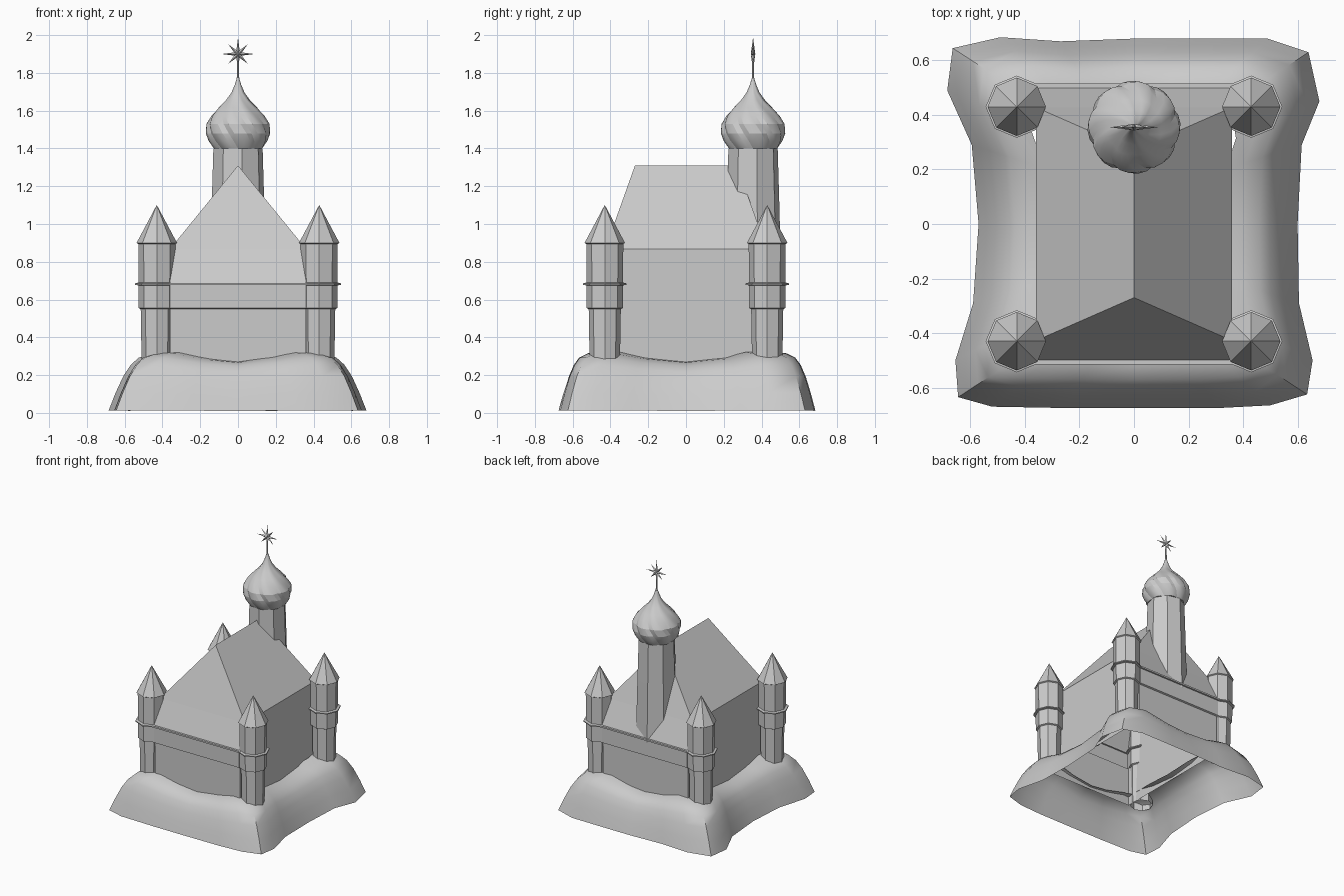
import bpy
import math
from math import sin, cos, pi

if "Cube" in bpy.data.objects:
    bpy.data.objects.remove(bpy.data.objects["Cube"])


def make(name, verts, faces, smooth=None):
    me = bpy.data.meshes.new(name)
    me.from_pydata(verts, [], faces)
    me.update()
    ob = bpy.data.objects.new(name, me)
    bpy.context.collection.objects.link(ob)
    if smooth:
        bpy.ops.object.select_all(action='DESELECT')
        ob.select_set(True)
        bpy.context.view_layer.objects.active = ob
        bpy.ops.object.shade_smooth_by_angle(angle=math.radians(smooth))
    return ob


def ring_faces(rings, n):
    """Quads joining consecutive closed rings of n points."""
    return [(r * n + i, r * n + (i + 1) % n, (r + 1) * n + (i + 1) % n, (r + 1) * n + i)
            for r in range(rings - 1) for i in range(n)]


def lathe(name, profile, n, x, y, turn=0.0):
    """Many-sided open-bottomed turned shape from (radius, z) points."""
    verts = [(x + r * cos(turn + 2 * pi * i / n), y + r * sin(turn + 2 * pi * i / n), z)
             for r, z in profile for i in range(n)]
    return make(name, verts, ring_faces(len(profile), n))


# hollow mound skirt: uneven ground outline drawn in towards the walls
outline = [(0.49, .68), (.2, .68), (0, .68), (-.27, .67), (-.49, .685), (-.665, .645),
           (-.685, .49), (-.595, .29), (-.57, 0), (-.59, -.29), (-.655, -.5), (-.645, -.635),
           (-.52, -.67), (-.25, -.675), (0, -.675), (.31, -.675), (.5, -.665), (.635, -.625),
           (.655, -.5), (.605, -.29), (.6, 0), (.615, .29), (.68, .45), (.64, .63)]
verts = []
for t, h in ((0, .04), (.12, .33), (.25, .6), (.38, .79), (.52, .91), (.75, .98), (1, 1)):
    for x, y in outline:
        corner = min(1, min(abs(x), abs(y)) / .45)
        top = .272 + .05 * corner ** 2
        verts.append((x * (1 - .45 * t), y * (1 - .30 * t), top * h))
make("ground_mound", verts, ring_faces(7, len(outline)), 50)

# hall: walls with a raised band, sloping gable ends and a hipped ridge
verts = []
for y, z in ((.49, .25), (.49, .55), (.502, .555), (.502, .68), (.428, .868)):
    verts += [(.36, y, z), (-.36, y, z), (-.36, -y, z), (.36, -y, z)]
verts += [(0, .27, 1.31), (0, -.27, 1.31)]
faces = ring_faces(5, 4) + [(16, 17, 20), (17, 18, 21, 20), (18, 19, 21), (19, 16, 20, 21)]
make("hall", verts, faces)

# thin ledges on the front and back walls
for side, label in ((-1, "front"), (1, "back")):
    a, b = side * .49, side * .515
    verts = [(x, y, z) for z in (.676, .688) for x, y in
             ((-.4, a), (.4, a), (.4, b), (-.4, b))]
    make(label + "_ledge", verts, ring_faces(2, 4) + [(3, 2, 1, 0), (4, 5, 6, 7)])

# four corner towers with pointed caps
tower = [(.08, .25), (.085, .55), (.096, .555), (.097, .675), (.114, .678), (.114, .686),
         (.097, .69), (.098, .895), (.107, .9), (.0005, 1.1)]
for sx in (-1, 1):
    for sy in (-1, 1):
        lathe("corner_tower", tower, 8, sx * .43, sy * .43)

# steeple shaft at the back
SY = .355
lathe("steeple", [(.152, .66), (.141, 1.1), (.132, 1.4), (.05, 1.41)], 8, 0, SY, pi / 8 * .4)

# twisted onion dome with eight lobes
dome = [(.06, 1.395), (.132, 1.4), (.158, 1.44), (.171, 1.48), (.168, 1.53), (.142, 1.575),
        (.105, 1.615), (.065, 1.655), (.035, 1.695), (.018, 1.735), (.004, 1.78)]
LOBE = (.93, .985, 1.0, .985)
n = 8 * len(LOBE)
verts = []
for r, z in dome:
    twist = -1.5 * (z - 1.4) / .38
    for i in range(n):
        a = 2 * pi * i / n + twist
        rr = r * LOBE[i % 4]
        verts.append((rr * cos(a), SY + rr * sin(a), z))
make("onion_dome", verts, ring_faces(len(dome), n), 22)

# finial needle and eight-pointed star
lathe("finial_needle", [(.007, 1.75), (.005, 1.88), (.0005, 2.0)], 6, 0, SY)
verts = [(0, SY - .012, 1.9), (0, SY + .012, 1.9)]
for i in range(16):
    r = .022 if i % 2 else (.088 if i % 4 == 0 else .072)
    verts.append((r * cos(pi * i / 8), SY, 1.9 + r * sin(pi * i / 8)))
faces = []
for i in range(16):
    j = (i + 1) % 16
    faces += [(0, 2 + i, 2 + j), (1, 2 + j, 2 + i)]
make("star", verts, faces)
